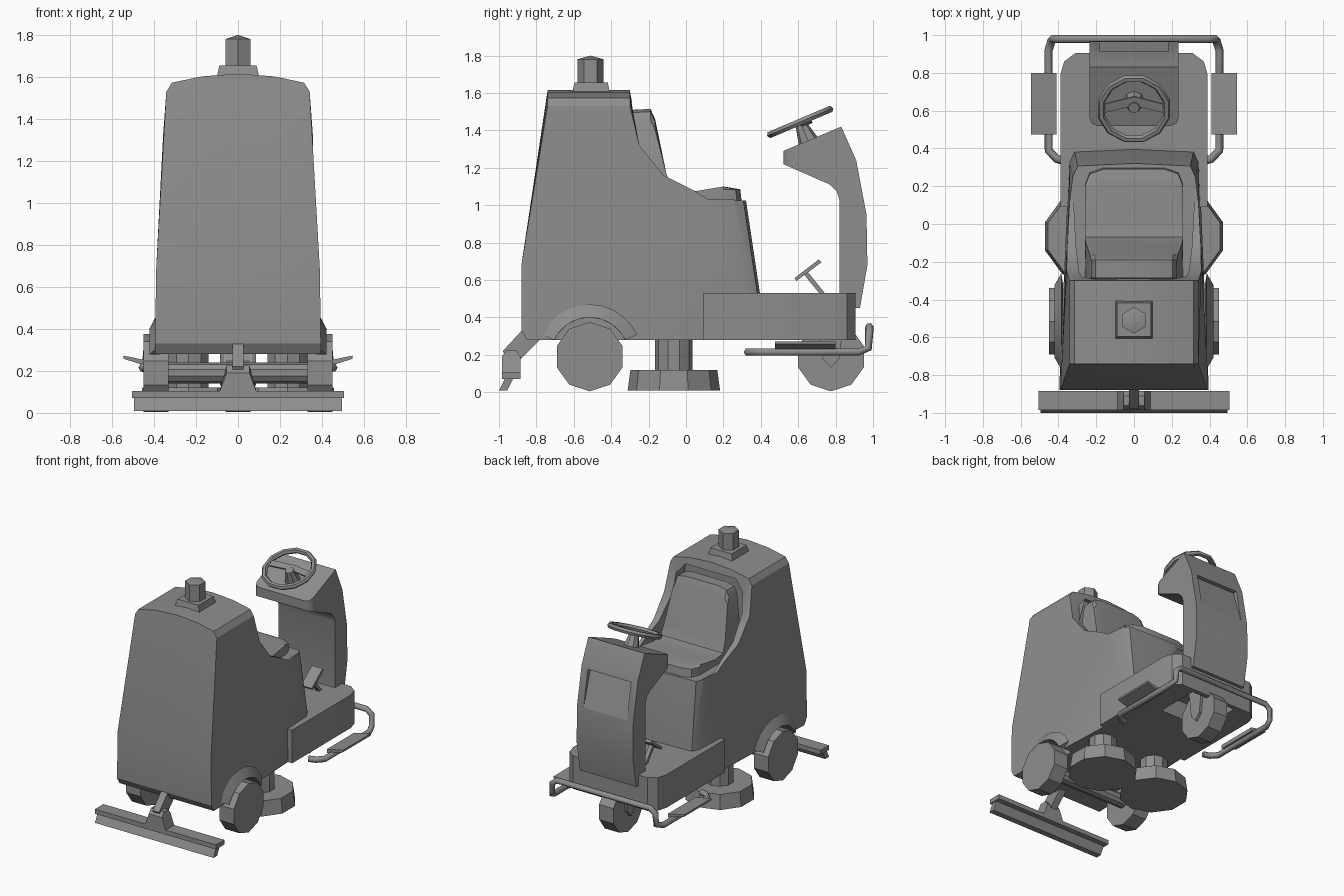
import bpy, bmesh
from math import sin, cos, pi, radians
from mathutils import Matrix, Vector

cube = bpy.data.objects.get("Cube")
if cube:
    bpy.data.objects.remove(cube)

grey = bpy.data.materials.new("plain grey")
grey.use_nodes = True
grey.diffuse_color = (0.27, 0.27, 0.27, 1)
grey.node_tree.nodes["Principled BSDF"].inputs["Base Color"].default_value = grey.diffuse_color


def finish(name, bm, angle=30):
    bmesh.ops.recalc_face_normals(bm, faces=bm.faces[:])
    mesh = bpy.data.meshes.new(name)
    bm.to_mesh(mesh)
    bm.free()
    obj = bpy.data.objects.new(name, mesh)
    bpy.context.collection.objects.link(obj)
    mesh.materials.append(grey)
    smooth(obj, angle)
    return obj


def smooth(obj, angle=30):
    bpy.ops.object.select_all(action='DESELECT')
    obj.select_set(True)
    bpy.context.view_layer.objects.active = obj
    bpy.ops.object.shade_smooth_by_angle(angle=radians(angle))


def prism(name, profile, slices, warp=lambda x, y, z: (x, y, z), angle=30):
    """Side profile (y, z) swept through x slices, each point moved by warp."""
    bm = bmesh.new()
    rings = [[bm.verts.new(warp(x, y, z)) for y, z in profile] for x in slices]
    n = len(profile)
    for a, b in zip(rings, rings[1:]):
        for i in range(n):
            j = (i + 1) % n
            bm.faces.new((a[i], a[j], b[j], b[i]))
    bm.faces.new(rings[0])
    bm.faces.new(rings[-1])
    return finish(name, bm, angle)


def cone(name, r1, r2, z1, z2, x, y, n):
    bm = bmesh.new()
    bmesh.ops.create_cone(bm, cap_ends=True, segments=n, radius1=r1, radius2=r2,
                          depth=z2 - z1, matrix=Matrix.Translation((x, y, (z1 + z2) / 2)))
    return finish(name, bm)


def circle(y, z, r, n):
    return [(y + r * sin(2 * pi * i / n), z + r * cos(2 * pi * i / n)) for i in range(n)]


def box(y1, y2, z1, z2):
    return [(y1, z1), (y2, z1), (y2, z2), (y1, z2)]


def cut(obj, cutter):
    mod = obj.modifiers.new("cut", 'BOOLEAN')
    mod.operation, mod.object, mod.solver = 'DIFFERENCE', cutter, 'EXACT'
    smooth_target = obj
    bpy.context.view_layer.objects.active = obj
    bpy.ops.object.modifier_apply(modifier=mod.name)
    bpy.data.objects.remove(cutter)
    smooth(smooth_target)


def bevel(obj, width, segments=2, angle=40):
    mod = obj.modifiers.new("soft edges", 'BEVEL')
    mod.width, mod.segments, mod.angle_limit = width, segments, radians(angle)
    bpy.context.view_layer.objects.active = obj
    bpy.ops.object.modifier_apply(modifier=mod.name)
    smooth(obj)


# Main body: tapering upward, crowned roof, rounded front corners
def body_shape(f, y, z):
    half = 0.395 - 0.012 * (z - 0.28) if z < 0.68 else 0.39 - 0.052 * (z - 0.68)
    half -= 0.05 * max(0, min(1, (y + 0.25) / 0.6))
    edge = abs(f)
    if z > 1.5:
        z -= 0.085 if edge == 1 else 0.05 * edge ** 2
    if y > 0.3:
        y -= 0.07 if edge == 1 else 0.015 * edge
    return f * half, y, z


body = prism("body", [(-0.85, 0.28), (-0.88, 0.33), (-0.88, 0.68), (-0.74, 1.615), (-0.30, 1.615),
                      (-0.25, 1.32), (-0.12, 1.16), (0.04, 1.08), (0.12, 1.03), (0.32, 1.03),
                      (0.395, 0.53), (0.395, 0.28)],
             [-1, -0.92, -0.5, 0, 0.5, 0.92, 1], body_shape)

# Seat recess, narrowing towards the top
recess = prism("recess_cutter", [(-0.33, 1.025), (0.5, 1.025), (0.5, 1.47), (0.5, 1.55), (-0.32, 1.55), (-0.32, 1.47)],
               [-1, 1], lambda f, y, z: (f * (0.32 - 0.1 * (z - 1.03) - (0.06 if z > 1.5 else 0)), y, z))
cut(body, recess)

# Rear wheels, their wells, flared arches and axle
for s, side in ((1, "left"), (-1, "right")):
    cut(body, prism("well_cutter", circle(-0.515, 0.19, 0.21, 20), [s * 0.3, s * 0.6]))
    prism("rear_wheel_" + side, circle(-0.515, 0.19, 0.185, 10), [s * 0.33, s * 0.45])
    bm = bmesh.new()
    rows = [(0.375, 0.21), (0.422, 0.21), (0.385, 0.28)]
    arcs = [[bm.verts.new((s * x, -0.515 + r * cos(a), 0.19 + r * sin(a)))
             for a in [radians(25 + 13 * k) for k in range(11)]] for x, r in rows]
    for a, b in zip(arcs, arcs[1:] + arcs[:1]):
        for i in range(10):
            bm.faces.new((a[i], a[i + 1], b[i + 1], b[i]))
    for k in (0, -1):
        bm.faces.new([arc[k] for arc in arcs])
    finish("wheel_arch_" + side, bm)
prism("rear_axle", circle(-0.515, 0.19, 0.05, 10), [-0.34, 0.34])

# Foot platform with rounded far corners and a steering wheel well
plan = [(0.39, 0.09), (0.39, 0.79), (0.37, 0.86), (0.31, 0.905)]
plan += [(-x, y) for x, y in reversed(plan)]
bm = bmesh.new()
base = bm.faces.new([bm.verts.new((x, y, 0.28)) for x, y in plan])
top = bmesh.ops.extrude_face_region(bm, geom=[base])
bmesh.ops.translate(bm, vec=(0, 0, 0.25), verts=[v for v in top["geom"] if isinstance(v, bmesh.types.BMVert)])
platform = finish("foot_platform", bm)
cut(platform, prism("front_well_cutter", box(0.53, 0.87, 0.2, 0.42), [-0.19, 0.19]))

# Front wheel and fork
prism("front_wheel", circle(0.775, 0.19, 0.185, 10), [-0.06, 0.06])
for s, side in ((1, "left"), (-1, "right")):
    prism("fork_" + side, [(0.70, 0.43), (0.85, 0.43), (0.82, 0.18), (0.775, 0.13), (0.73, 0.18)],
          [s * 0.065, s * 0.085])

# Scrubbing brushes
for s, side in ((1, "left"), (-1, "right")):
    cone("brush_" + side, 0.247, 0.232, 0.01, 0.12, s * 0.235, -0.065, 10)
    cone("brush_stem_" + side, 0.1, 0.1, 0.11, 0.3, s * 0.235, -0.065, 10)

# Seat: cushion and backrest
seat = prism("seat", [(-0.3, 1.0), (-0.285, 1.51), (-0.19, 1.515), (-0.165, 1.46), (-0.105, 1.17),
                      (-0.07, 1.085), (0.02, 1.07), (0.2, 1.1), (0.29, 1.085), (0.3, 1.0)],
             [-1, -0.9, -0.62, 0.62, 0.9, 1],
             lambda f, y, z: (f * (0.26 - 0.08 * max(0, z - 1.1)),
                              y - (0.09 if abs(f) == 1 else 0.025 if abs(f) == 0.9 else 0) * (y > 0.25),
                              z - (0.06 if abs(f) == 1 else 0.015 if abs(f) == 0.9 else 0) * (z > 1.4)))

# Steering column with a scooped panel
column = prism("steering_column", [(0.52, 1.29), (0.83, 1.42), (0.91, 1.24), (0.965, 0.95), (0.97, 0.68),
                                   (0.93, 0.45), (0.82, 0.45), (0.82, 1.03), (0.805, 1.075), (0.77, 1.11),
                                   (0.52, 1.22)], [-0.235, 0.235])
cut(column, prism("scoop_cutter", [(0.88, 1.22), (0.965, 0.95), (1.1, 0.95), (1.1, 1.22)], [-0.18, 0.18]))
bm = column.data
b = bmesh.new()
b.from_mesh(bm)
corners = [e for e in b.edges if all(abs(v.co.y - 0.52) < 0.01 for v in e.verts)
           and abs(e.verts[0].co.z - e.verts[1].co.z) > 0.03]
bmesh.ops.bevel(b, geom=corners, offset=0.04, segments=2, affect='EDGES', profile=0.5)
b.to_mesh(bm)
b.free()

# Steering wheel: rim, hub and bent spoke plate
tilt = Matrix.Translation((0, 0.61, 1.445)) @ Matrix.Rotation(radians(23), 4, 'X')
bpy.ops.mesh.primitive_torus_add(major_segments=12, minor_segments=6, major_radius=0.178, minor_radius=0.02)
rim = bpy.context.object
rim.name = "steering_wheel"
rim.matrix_world = tilt @ Matrix.Rotation(radians(15), 4, 'Z')
rim.data.materials.append(grey)
smooth(rim, 50)
hub = cone("steering_hub", 0.055, 0.03, -0.11, -0.01, 0, 0, 8)
hub.matrix_world = tilt
spoke = prism("steering_spokes", box(-0.025, 0.025, -0.006, 0.006), [-0.17, 0, 0.17],
              lambda x, y, z: (x, y + (0.035 if x == 0 else 0), z - (0.025 if x == 0 else 0)))
spoke.matrix_world = tilt

# Pedals
for s, side in ((1, "left"), (-1, "right")):
    prism("pedal_" + side, [(0.58, 0.61), (0.59, 0.595), (0.725, 0.695), (0.71, 0.71)], [s * 0.12, s * 0.21])
    prism("pedal_stalk_" + side, [(0.63, 0.63), (0.72, 0.52), (0.75, 0.52), (0.65, 0.645)], [s * 0.15, s * 0.18])

# Bumper rail and side steps
half_rail = [(0.36, 0.33, 0.215), (0.41, 0.345, 0.215), (0.452, 0.39, 0.215), (0.452, 0.92, 0.215),
             (0.435, 0.975, 0.235), (0.43, 0.98, 0.32), (0.39, 0.98, 0.35)]
path = half_rail + [(-x, y, z) for x, y, z in reversed(half_rail)]
curve = bpy.data.curves.new("bumper_rail", 'CURVE')
curve.dimensions, curve.bevel_depth, curve.bevel_resolution, curve.use_fill_caps = '3D', 0.022, 1, True
spline = curve.splines.new('POLY')
spline.points.add(len(path) - 1)
for point, co in zip(spline.points, path):
    point.co = (*co, 1)
curve.materials.append(grey)
rail = bpy.data.objects.new("bumper_rail", curve)
bpy.context.collection.objects.link(rail)
for s, side in ((1, "left"), (-1, "right")):
    prism("side_step_" + side, box(0.475, 0.8, 0.215, 0.245), [s * 0.41, s * 0.545],
          lambda x, y, z: (x, y, 0.265 + (z - 0.23) * 0.5 if abs(x) > 0.5 else z))

# Warning beacon
beacon_base = prism("beacon_base", box(-0.615, -0.4, 1.57, 1.655), [-0.107, 0.107],
                    lambda x, y, z: (x * 0.83, -0.5075 + (y + 0.5075) * 0.83, z) if z > 1.6 else (x, y, z))
cone("beacon_lamp", 0.07, 0.07, 1.65, 1.78, 0, -0.51, 6)
cone("beacon_tip", 0.07, 0.0, 1.78, 1.8, 0, -0.51, 6)

# Squeegee: bar, blade, bracket and arm
prism("squeegee_bar", box(-0.985, -0.885, 0.07, 0.105), [-0.505, 0.505])
prism("squeegee_blade", [(-1, 0.01), (-0.955, 0.01), (-0.92, 0.08), (-0.965, 0.08)], [-0.495, 0.495])
prism("squeegee_bracket", [(-0.985, 0.1), (-0.985, 0.19), (-0.96, 0.225), (-0.91, 0.225), (-0.885, 0.19), (-0.885, 0.1)],
      [-0.055, 0.055], lambda x, y, z: (x * (1.6 if z < 0.15 else 1), y, z))
prism("squeegee_arm", [(-0.98, 0.22), (-0.85, 0.36), (-0.77, 0.29), (-0.89, 0.17), (-0.95, 0.17)], [-0.027, 0.027])
